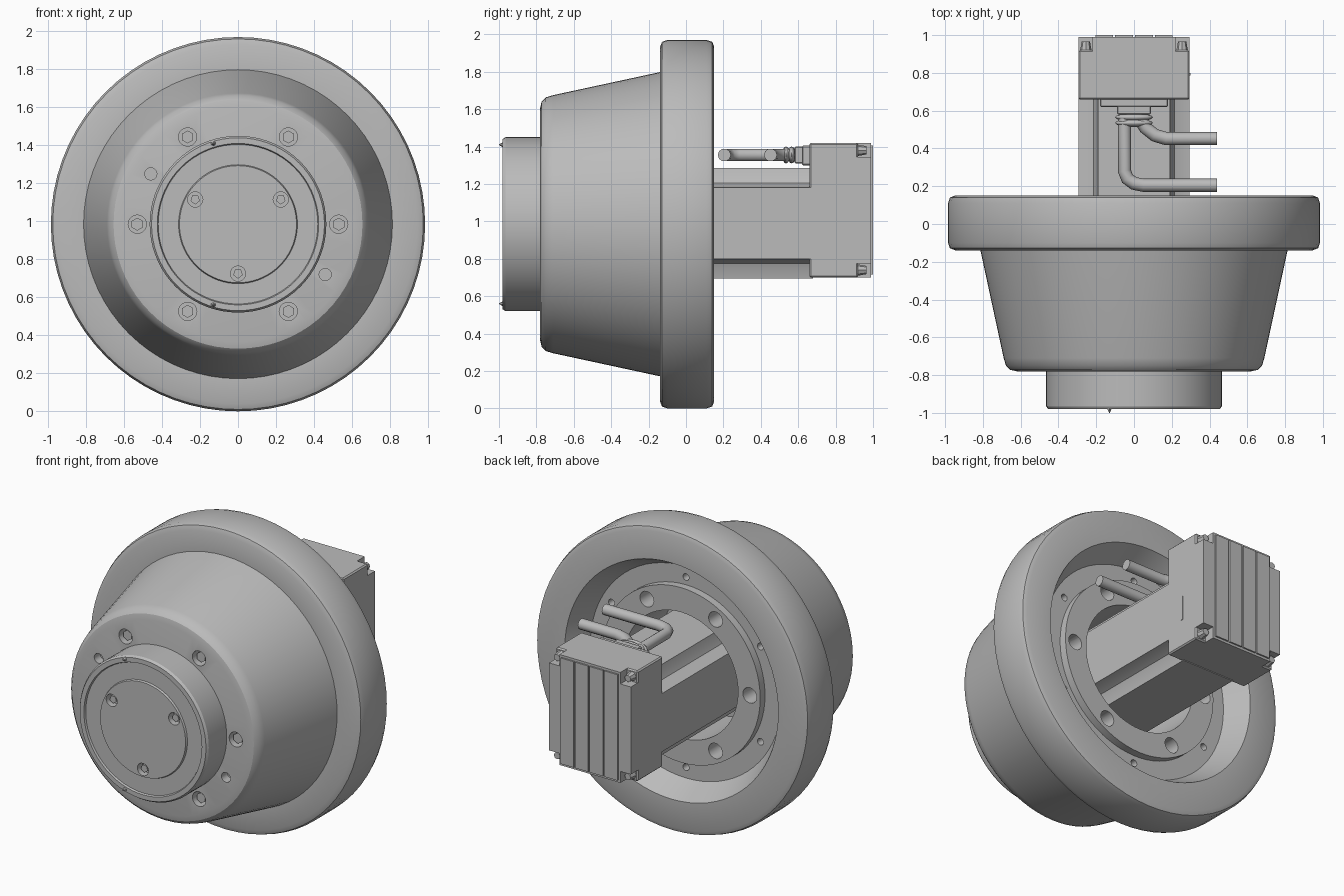
import bpy, bmesh, math
from mathutils import Matrix, Vector

if "Cube" in bpy.data.objects:
    bpy.data.objects.remove(bpy.data.objects["Cube"], do_unlink=True)

AXIS_Z = 0.985
grey = bpy.data.materials.new("machined grey")
grey.use_nodes = True
grey.diffuse_color = (0.5, 0.5, 0.5, 1)
grey.node_tree.nodes["Principled BSDF"].inputs["Base Color"].default_value = (0.5, 0.5, 0.5, 1)


def finish(bm, name, angle=30):
    bmesh.ops.recalc_face_normals(bm, faces=bm.faces)
    mesh = bpy.data.meshes.new(name)
    bm.to_mesh(mesh)
    bm.free()
    mesh.materials.append(grey)
    ob = bpy.data.objects.new(name, mesh)
    bpy.context.collection.objects.link(ob)
    smooth(ob, angle)
    return ob


def smooth(ob, angle=30):
    bpy.ops.object.select_all(action='DESELECT')
    ob.select_set(True)
    bpy.context.view_layer.objects.active = ob
    bpy.ops.object.shade_smooth_by_angle(angle=math.radians(angle))


def lathe(name, profile, steps=72):
    """Spin (radius, y) points round the main axis."""
    bm = bmesh.new()
    vs = [bm.verts.new((r, y, AXIS_Z)) for r, y in profile]
    es = [bm.edges.new(pair) for pair in zip(vs, vs[1:])]
    bmesh.ops.spin(bm, geom=vs + es, cent=(0, 0, AXIS_Z), axis=(0, 1, 0),
                   angle=math.tau, steps=steps, use_merge=True)
    bmesh.ops.remove_doubles(bm, verts=bm.verts, dist=0.0005)
    return finish(bm, name)


def prism(name, outline, y0, y1, zc, bevel=0.0):
    """Extrude an (x, z) outline along y."""
    bm = bmesh.new()
    face = bm.faces.new([bm.verts.new((x, y0, zc + z)) for x, z in outline])
    out = bmesh.ops.extrude_face_region(bm, geom=[face])
    bmesh.ops.translate(bm, vec=(0, y1 - y0, 0),
                        verts=[v for v in out["geom"] if isinstance(v, bmesh.types.BMVert)])
    if bevel:
        bmesh.ops.bevel(bm, geom=bm.edges[:], offset=bevel, segments=1, affect='EDGES')
    return finish(bm, name)


def box(name, lo, hi, bevel=0.0):
    x0, x1, z0, z1 = lo[0], hi[0], lo[2], hi[2]
    return prism(name, [(x0, z0), (x1, z0), (x1, z1), (x0, z1)], lo[1], hi[1], 0, bevel)


def add_rod(bm, x, z, y0, y1, r0, r1=None, sides=20):
    """Add a cylinder or cone running along y."""
    m = Matrix.Translation((x, (y0 + y1) / 2, z)) @ Matrix.Rotation(-math.pi / 2, 4, 'X')
    bmesh.ops.create_cone(bm, cap_ends=True, segments=sides, radius1=r0,
                          radius2=r0 if r1 is None else r1, depth=y1 - y0, matrix=m)


def around(radius, degrees):
    return [(radius * math.cos(math.radians(a)), AXIS_Z + radius * math.sin(math.radians(a)))
            for a in degrees]


def rods(name, spots, y0, y1, r0, r1=None, sides=20):
    bm = bmesh.new()
    for x, z in spots:
        add_rod(bm, x, z, y0, y1, r0, r1, sides)
    return finish(bm, name)


def cut(ob, cutter):
    """Subtract the cutter, bake the result and discard the cutter."""
    mod = ob.modifiers.new("holes", 'BOOLEAN')
    mod.operation, mod.solver, mod.object = 'DIFFERENCE', 'EXACT', cutter
    cutter.hide_render = True
    bpy.context.view_layer.update()
    dg = bpy.context.evaluated_depsgraph_get()
    baked = bpy.data.meshes.new_from_object(ob.evaluated_get(dg))
    ob.modifiers.clear()
    ob.data = baked
    bpy.data.objects.remove(cutter, do_unlink=True)
    smooth(ob)


# Housing: tapered body, wide rim and stepped hollow back
housing = lathe("housing", [
    (0, -.78), (.62, -.78), (.655, -.772), (.678, -.75), (.69, -.71), (.813, -.14),
    (.945, -.14), (.975, -.128), (.985, -.1), (.985, .11), (.975, .14), (.95, .15),
    (.77, .15), (.69, 0), (.57, 0), (.57, .05), (.41, .05), (.41, -.35), (0, -.35)])
sixths = range(0, 360, 60)
cut(housing, rods("front_bolt_holes", around(.53, sixths), -.9, -.69, .048))
cut(housing, rods("front_pin_holes", around(.53, (150, 330)), -.9, -.72, .032))
cut(housing, rods("back_bolt_holes", around(.495, sixths), -.12, .2, .05))
cut(housing, rods("back_pin_holes", around(.62, range(30, 390, 60)), -.08, .2, .022))
rods("housing_bolts", around(.53, sixths), -.76, -.68, .034, sides=6)

# Front hub with raised lip and centre disc
hub = lathe("hub", [(0, -.7), (.465, -.7), (.465, -.965), (.455, -.98), (.425, -.98),
                    (.42, -.968), (.313, -.968), (.308, -.98), (0, -.98)])
thirds = around(.26, (30, 150, 270))
cut(hub, rods("hub_screw_holes", thirds, -1.05, -.93, .04))
rods("hub_screws", thirds, -.965, -.92, .026, sides=5)
rods("hub_nubs", [(-.13, AXIS_Z + .425), (-.13, AXIS_Z - .425)], -1.0, -.97, .002, .018, sides=6)

# Motor body with concave corner grooves
corner = [(.295, .19), (.25, .2), (.215, .215), (.2, .25), (.19, .295)]
section = []
for quarter in range(4):
    turn = Matrix.Rotation(quarter * math.pi / 2, 2)
    section += [tuple(turn @ Vector(p)) for p in corner]
prism("motor_body", section, -.36, .68, .99)

# Rear motor cap, with a back plate notched at the corners
box("motor_cap", (-.295, .66, .70), (.295, .92, 1.42), .008)
W, H, N = .295, .36, .075
plate = []
for sx, sz in ((1, 1), (-1, 1), (-1, -1), (1, -1)):
    pts = [(W, H - N), (W - N, H - N), (W - N, H)]
    pts = [(sx * x, sz * z) for x, z in pts]
    plate += pts if sx * sz > 0 else pts[::-1]
prism("cap_back_plate", plate, .91, .99, 1.06)
for i in range(4):
    x = -.205 + i * .105
    box("cap_back_rib", (x, .985, .715), (x + .095, 1.0, 1.405))
screws = [(sx * .255, 1.06 + sz * .32) for sx in (1, -1) for sz in (1, -1)]
rods("cap_screws", screws, .91, .965, .032, .022, sides=8)
box("cap_side_plate", (.29, .785, .88), (.299, .80, 1.04))

# Cable connector in front of the cap
box("connector_base", (-.18, .62, 1.30), (.18, .67, 1.405), .006)
box("connector_neck", (-.09, .58, 1.31), (.09, .63, 1.40), .006)
bm = bmesh.new()
for y in (.535, .565):
    bmesh.ops.create_uvsphere(bm, u_segments=16, v_segments=8, radius=1,
                              matrix=Matrix.Translation((0, y, 1.355)) @ Matrix.Diagonal((.1, .022, .045, 1)))
finish(bm, "connector_collar", 60)


# Two bent cables
def cable(name, points):
    curve = bpy.data.curves.new(name, 'CURVE')
    curve.dimensions = '3D'
    curve.bevel_depth, curve.bevel_resolution, curve.use_fill_caps = .035, 3, True
    line = curve.splines.new('POLY')
    line.points.add(len(points) - 1)
    for p, (x, y) in zip(line.points, points):
        p.co = (x, y, 1.355, 1)
    curve.materials.append(grey)
    ob = bpy.data.objects.new(name, curve)
    bpy.context.collection.objects.link(ob)
    bpy.ops.object.select_all(action='DESELECT')
    ob.select_set(True)
    bpy.context.view_layer.objects.active = ob
    bpy.ops.object.convert(target='MESH')
    smooth(bpy.context.object, 40)


cable("long_cable", [(-.05, .56), (-.05, .28), (-.035, .24), (0, .215), (.05, .205), (.44, .205)])
cable("short_cable", [(.03, .56), (.06, .51), (.11, .47), (.17, .452), (.44, .452)])
